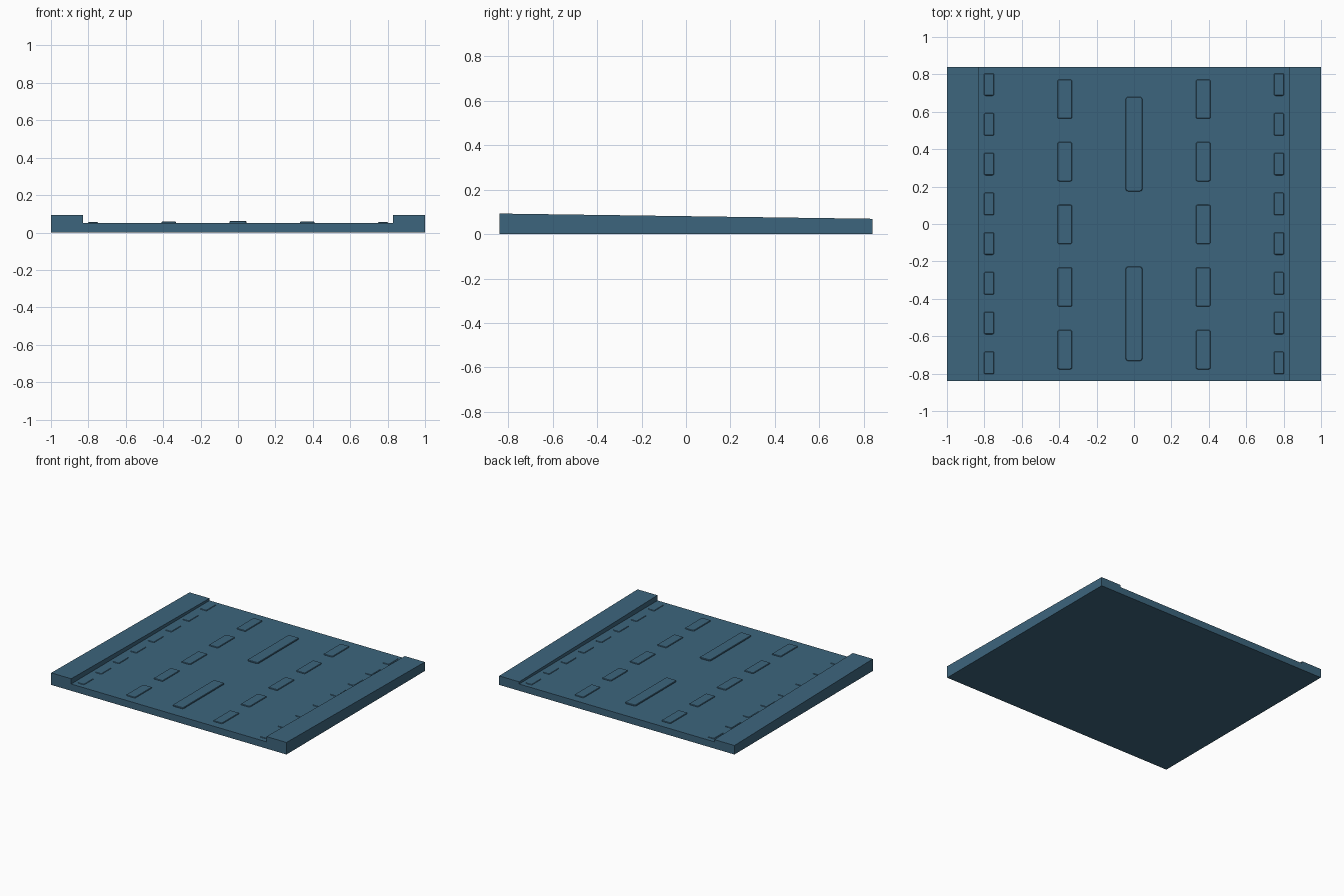
import bpy
import bmesh

default = bpy.data.objects.get("Cube")
if default:
    bpy.data.objects.remove(default, do_unlink=True)

HALF_DEPTH = 0.84
RAIL_INNER = 0.83
ROAD_TOP = 0.052
FRONT_TOP, BACK_TOP = 0.0925, 0.069

blue = bpy.data.materials.new("slate_blue")
colour = (0.046, 0.13, 0.205, 1)
blue.diffuse_color = colour
blue.use_nodes = True
blue.node_tree.nodes["Principled BSDF"].inputs["Base Color"].default_value = colour


def finish(name, bm):
    bmesh.ops.recalc_face_normals(bm, faces=bm.faces)
    mesh = bpy.data.meshes.new(name)
    bm.to_mesh(mesh)
    bm.free()
    mesh.materials.append(blue)
    obj = bpy.data.objects.new(name, mesh)
    bpy.context.collection.objects.link(obj)
    return obj


def box(x0, x1, y0, y1, z0, z1):
    bm = bmesh.new()
    bmesh.ops.create_cube(bm, size=1)
    for v in bm.verts:
        v.co.x = x1 if v.co.x > 0 else x0
        v.co.y = y1 if v.co.y > 0 else y0
        v.co.z = z1 if v.co.z > 0 else z0
    return bm


def marking(name, x, y, width, length, top, corner):
    """Raised dash with rounded corners and a narrow chamfered rim."""
    bm = box(x - width / 2, x + width / 2, y - length / 2, y + length / 2,
             ROAD_TOP - 0.004, top)
    upright = [e for e in bm.edges if abs(e.verts[0].co.z - e.verts[1].co.z) > 0.001]
    bmesh.ops.bevel(bm, geom=upright, offset=corner, segments=3,
                    profile=0.5, affect='EDGES')
    rim = [e for e in bm.edges if all(v.co.z > top - 0.0001 for v in e.verts)]
    bmesh.ops.bevel(bm, geom=rim, offset=0.003, segments=1, affect='EDGES')
    return finish(name, bm)


# Flat road bed
finish("road_bed", box(-RAIL_INNER, RAIL_INNER, -HALF_DEPTH, HALF_DEPTH, 0, ROAD_TOP))

# Side kerbs, tapering down towards the back
for side, x0, x1 in (("left", RAIL_INNER, 1), ("right", -1, -RAIL_INNER)):
    bm = box(x0, x1, -HALF_DEPTH, HALF_DEPTH, 0, FRONT_TOP)
    for v in bm.verts:
        if v.co.z > 0 and v.co.y > 0:
            v.co.z = BACK_TOP
    finish(side + "_kerb", bm)

# Long centre dashes
for y in (-0.48, 0.427):
    marking("centre_dash", 0, y, 0.09, 0.505, 0.061, 0.014)

# Lane dashes and short edge dashes on both sides
for side, sign in (("left", 1), ("right", -1)):
    for i in range(5):
        marking(side + "_lane_dash", sign * 0.37, -0.672 + i * 0.335,
                0.078, 0.21, 0.058, 0.01)
    for i in range(8):
        marking(side + "_edge_dash", sign * 0.775, -0.742 + i * 0.2125,
                0.054, 0.12, 0.056, 0.008)
